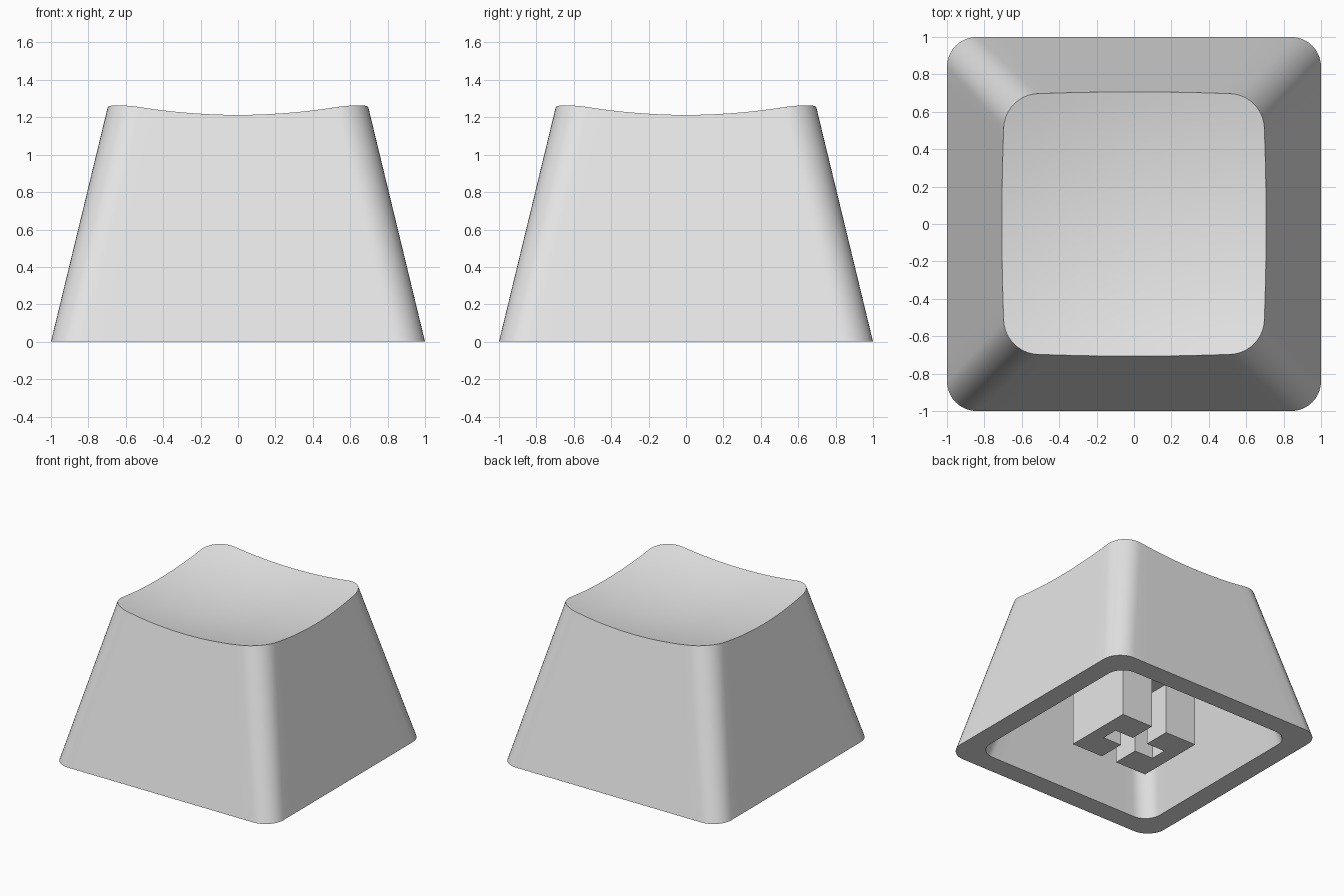
import bpy
import bmesh
from math import pi, cos, sin, sqrt
from mathutils import Vector

if "Cube" in bpy.data.objects:
    bpy.data.objects.remove(bpy.data.objects["Cube"])

TOP_REF = 1.3          # height where the tapered walls are defined
DISH_LOW = 1.135       # lowest point of the dished top
DISH_RADIUS = 3.25
CEILING = 0.97         # top of the hollow
SLOT_DEPTH = 0.42

grey = bpy.data.materials.new("light grey plastic")
grey.use_nodes = True
grey.diffuse_color = (0.8, 0.8, 0.8, 1)
grey.node_tree.nodes["Principled BSDF"].inputs["Base Color"].default_value = (0.8, 0.8, 0.8, 1)


def rounded_square(half, radius, z, arc=10, side=14):
    """Points round a square with arced corners and subdivided sides."""
    points, c = [], half - radius
    for q in range(4):
        start = q * pi / 2
        cx, cy = ((c, c), (-c, c), (-c, -c), (c, -c))[q]
        for i in range(arc + 1):
            a = start + i * pi / 2 / arc
            points.append(Vector((cx + radius * cos(a), cy + radius * sin(a), z)))
        step = Vector((-sin(start + pi / 2 - pi / 2), 0, 0))
        nx, ny = ((-c, c), (-c, -c), (c, -c), (c, c))[q]
        end_a = start + pi / 2
        first = points[-1]
        last = Vector((nx + radius * cos(end_a), ny + radius * sin(end_a), z))
        points += [first.lerp(last, i / side) for i in range(1, side)]
    return points


def dish_height(p):
    return DISH_LOW + DISH_RADIUS - sqrt(DISH_RADIUS ** 2 - p.x ** 2 - p.y ** 2)


def meet_dish(low, high):
    """Find where a wall line meets the dish."""
    p = high
    for _ in range(8):
        p = low.lerp(high, dish_height(p) / TOP_REF)
    return p


def bridge(bm, a, b):
    n = len(a)
    for i in range(n):
        bm.faces.new((a[i], a[(i + 1) % n], b[(i + 1) % n], b[i]))


def finish(bm, name):
    bmesh.ops.recalc_face_normals(bm, faces=bm.faces)
    mesh = bpy.data.meshes.new(name)
    bm.to_mesh(mesh)
    bm.free()
    mesh.materials.append(grey)
    obj = bpy.data.objects.new(name, mesh)
    bpy.context.collection.objects.link(obj)
    return obj


# Cap shell: ceiling, inner wall, rim, outer wall and dished top in one skin
bm = bmesh.new()
foot = rounded_square(1.0, 0.16, 0)
shoulder = rounded_square(1 - 0.242 * TOP_REF, 0.18, TOP_REF)
edge = [meet_dish(a, b) for a, b in zip(foot, shoulder)]
loops = [rounded_square(0.58, 0.14, CEILING), rounded_square(0.833, 0.14, 0), foot, edge]
RINGS = 10
for k in range(RINGS - 1, 0, -1):
    ring = [Vector((p.x * k / RINGS, p.y * k / RINGS, 0)) for p in edge]
    for p in ring:
        p.z = dish_height(p)
    loops.append(ring)
rings = [[bm.verts.new(p) for p in loop] for loop in loops]
for a, b in zip(rings, rings[1:]):
    bridge(bm, a, b)
bm.faces.new(rings[0])
centre = bm.verts.new((0, 0, DISH_LOW))
inner = rings[-1]
for i in range(len(inner)):
    bm.faces.new((inner[i], inner[(i + 1) % len(inner)], centre))
cap = finish(bm, "cap_shell")
bpy.context.view_layer.objects.active = cap
cap.select_set(True)
bpy.ops.object.shade_smooth_by_angle(angle=pi / 6)
cap.select_set(False)


def prism(name, outline, z0, z1):
    bm = bmesh.new()
    low, high = [[bm.verts.new((x, y, z)) for x, y in outline] for z in (z0, z1)]
    bridge(bm, low, high)
    bm.faces.new(low)
    bm.faces.new(high)
    return finish(bm, name)


# Stem: solid block above, two notched halves below leaving a cross slot
W, D = 0.355, 0.293          # half sizes of the stem
SLOT, REACH = 0.07, 0.24     # half width and half length of the cross slot
prism("stem_block", [(-W, -D), (W, -D), (W, D), (-W, D)], SLOT_DEPTH, CEILING + 0.02)
half = [(SLOT, -D), (W, -D), (W, D), (SLOT, D), (SLOT, SLOT),
        (REACH, SLOT), (REACH, -SLOT), (SLOT, -SLOT)]
for name, s in (("stem_half_left", 1), ("stem_half_right", -1)):
    prism(name, [(s * x, y) for x, y in half], 0, SLOT_DEPTH)
